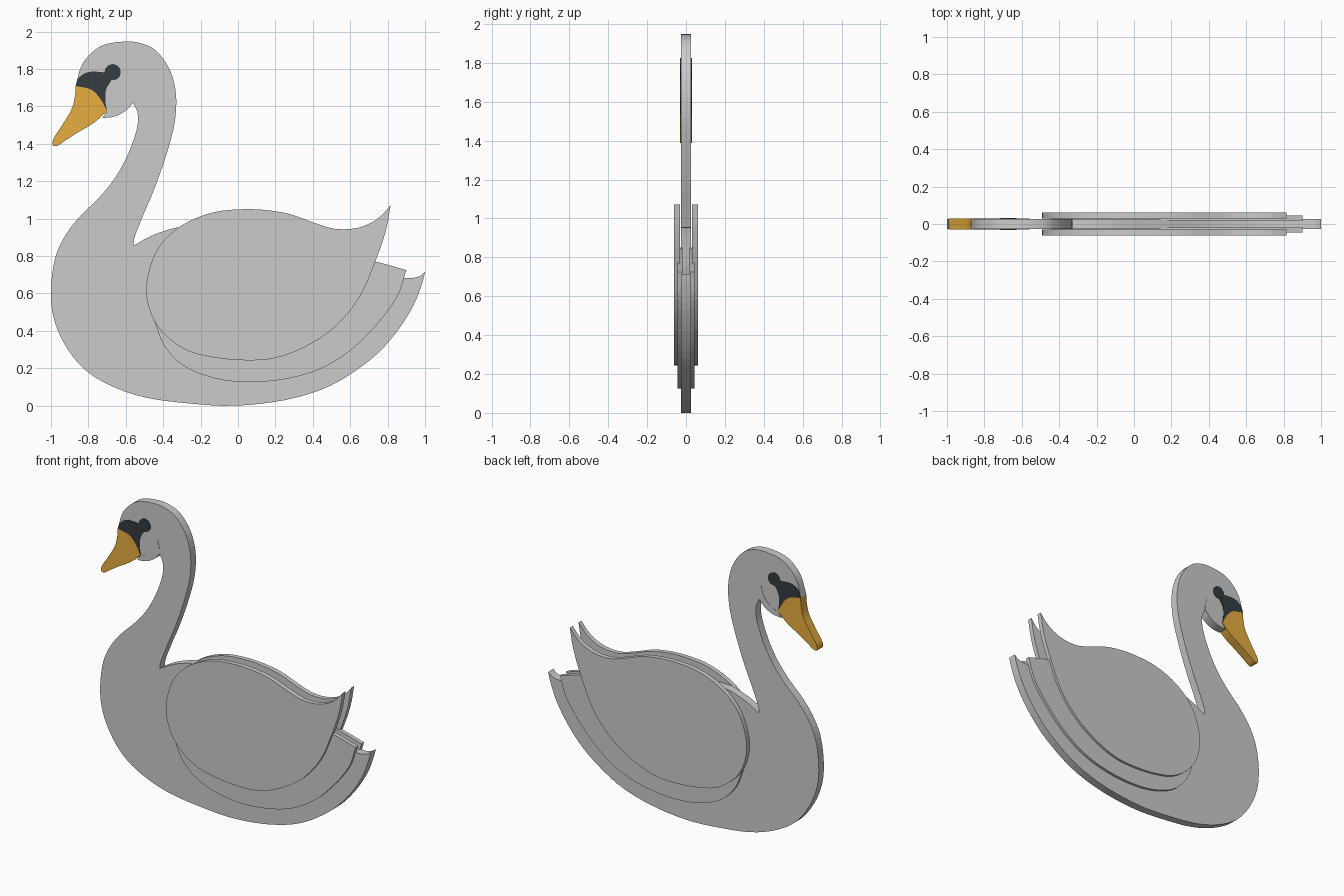
import bpy, bmesh, math
from mathutils import Vector


def smooth_path(points, steps=4):
    """Catmull-Rom curve through the points, sharp at both ends."""
    p = [Vector(q) for q in points]
    p = [2 * p[0] - p[1]] + p + [2 * p[-1] - p[-2]]
    out = []
    for a, b, c, d in zip(p, p[1:], p[2:], p[3:]):
        for k in range(steps):
            t = k / steps
            out.append(0.5 * (2 * b + (c - a) * t + (2 * a - 5 * b + 4 * c - d) * t * t
                              + (3 * b - a - 3 * c + d) * t ** 3))
    return out


def plate(name, segments, y0, y1, color=None):
    """Extrude a closed xz outline, made of curves joined at sharp corners."""
    outline = []
    for s in segments:
        outline += smooth_path(s)
    bm = bmesh.new()
    face = bm.faces.new([bm.verts.new((v.x, y0, v.y)) for v in outline])
    ext = bmesh.ops.extrude_face_region(bm, geom=[face], use_keep_orig=True)
    moved = [g for g in ext["geom"] if isinstance(g, bmesh.types.BMVert)]
    bmesh.ops.translate(bm, verts=moved, vec=(0, y1 - y0, 0))
    bmesh.ops.recalc_face_normals(bm, faces=bm.faces[:])
    bmesh.ops.triangulate(bm, faces=[f for f in bm.faces if len(f.verts) > 4])
    mesh = bpy.data.meshes.new(name)
    bm.to_mesh(mesh)
    bm.free()
    ob = bpy.data.objects.new(name, mesh)
    bpy.context.collection.objects.link(ob)
    if color:
        mat = bpy.data.materials.new(name + "_color")
        mat.diffuse_color = color
        mesh.materials.append(mat)
    return ob


# Body: neck and head, face edge, chin, breast and belly, tail and back
neck_head = [(-.56, .855), (-.55, .91), (-.5, 1.035), (-.447, 1.16), (-.39, 1.32), (-.345, 1.48),
             (-.33, 1.61), (-.34, 1.72), (-.377, 1.82), (-.447, 1.905), (-.527, 1.94), (-.607, 1.947),
             (-.714, 1.93), (-.785, 1.885), (-.838, 1.815), (-.868, 1.71)]
face_edge = [(-.868, 1.71), (-.785, 1.69), (-.735, 1.64), (-.7, 1.575)]
chin_edge = [(-.725, 1.538), (-.66, 1.546), (-.6, 1.577), (-.56, 1.62)]
belly = [(-.56, 1.62), (-.537, 1.566), (-.537, 1.5), (-.56, 1.416), (-.607, 1.305), (-.67, 1.2),
         (-.75, 1.105), (-.837, 1.02), (-.917, .92), (-.976, .795), (-1, .625), (-.987, .475),
         (-.928, .33), (-.827, .2), (-.687, .11), (-.5, .045), (-.26, .012), (-.02, 0), (.25, .03),
         (.49, .105), (.705, .243), (.84, .383), (.935, .53), (.983, .65), (1, .715)]
back = [(1, .715), (.972, .693), (.93, .683), (.886, .683), (.65, .69), (.4, .75), (.13, .86),
        (-.12, .945), (-.3, .955), (-.4, .932), (-.48, .9), (-.56, .855)]
plate("body", [neck_head, face_edge, [(-.7, 1.575), (-.725, 1.538)], chin_edge, belly, back],
      -.027, .027)

# Cheek crescent, slightly proud of the head
plate("cheek", [chin_edge, [(-.56, 1.62), (-.562, 1.66), (-.575, 1.71)],
                [(-.575, 1.71), (-.595, 1.65), (-.64, 1.6), (-.7, 1.565), (-.725, 1.538)]],
      -.029, .029)

# Beak
plate("beak", [face_edge,
               [(-.7, 1.575), (-.77, 1.513), (-.85, 1.465), (-.92, 1.42), (-.965, 1.39), (-.99, 1.393),
                (-.985, 1.43), (-.94, 1.5), (-.89, 1.585), (-.872, 1.655), (-.868, 1.71)]],
      -.03, .03, (.8, .42, .05, 1))

# Dark face mask and round eyes
DARK = (.035, .045, .05, 1)
plate("face_mask", [face_edge, [(-.7, 1.575), (-.709, 1.63), (-.705, 1.69), (-.67, 1.75)],
                    [(-.67, 1.75), (-.67, 1.785), (-.71, 1.782)],
                    [(-.71, 1.782), (-.795, 1.785), (-.85, 1.755), (-.868, 1.71)]],
      -.0305, .0305, DARK)
ring = [(-.67 + .043 * math.cos(i * math.pi / 6), 1.783 + .043 * math.sin(i * math.pi / 6))
        for i in range(13)]
plate("eye", [ring], -.031, .031, DARK)

# Wings and the lower feather layers, mirrored on both sides
wing = [[(.816, 1.073), (.77, 1.02), (.71, .977), (.625, .948), (.517, .946), (.41, .977),
         (.275, 1.025), (.14, 1.047), (.01, 1.05), (-.126, 1.035), (-.26, .987), (-.367, .913),
         (-.447, .806), (-.49, .65), (-.474, .517), (-.41, .4), (-.286, .302), (-.142, .26),
         (.035, .243), (.195, .254), (.356, .313), (.517, .42), (.65, .58), (.735, .773),
         (.79, .934), (.816, 1.073)]]
feathers = [[(.9, .725), (.85, .58), (.73, .42), (.597, .292), (.436, .195), (.25, .142), (.05, .126),
             (-.126, .147), (-.286, .21), (-.393, .318), (-.447, .452)],
            [(-.447, .452), (-.35, .65), (-.1, .82), (.15, .85), (.45, .825), (.735, .77), (.9, .725)]]
for side, s in (("front", -1), ("back", 1)):
    plate("wing_" + side, wing, s * .03, s * .061)
    plate("lower_feathers_" + side, feathers, s * .018, s * .045)
